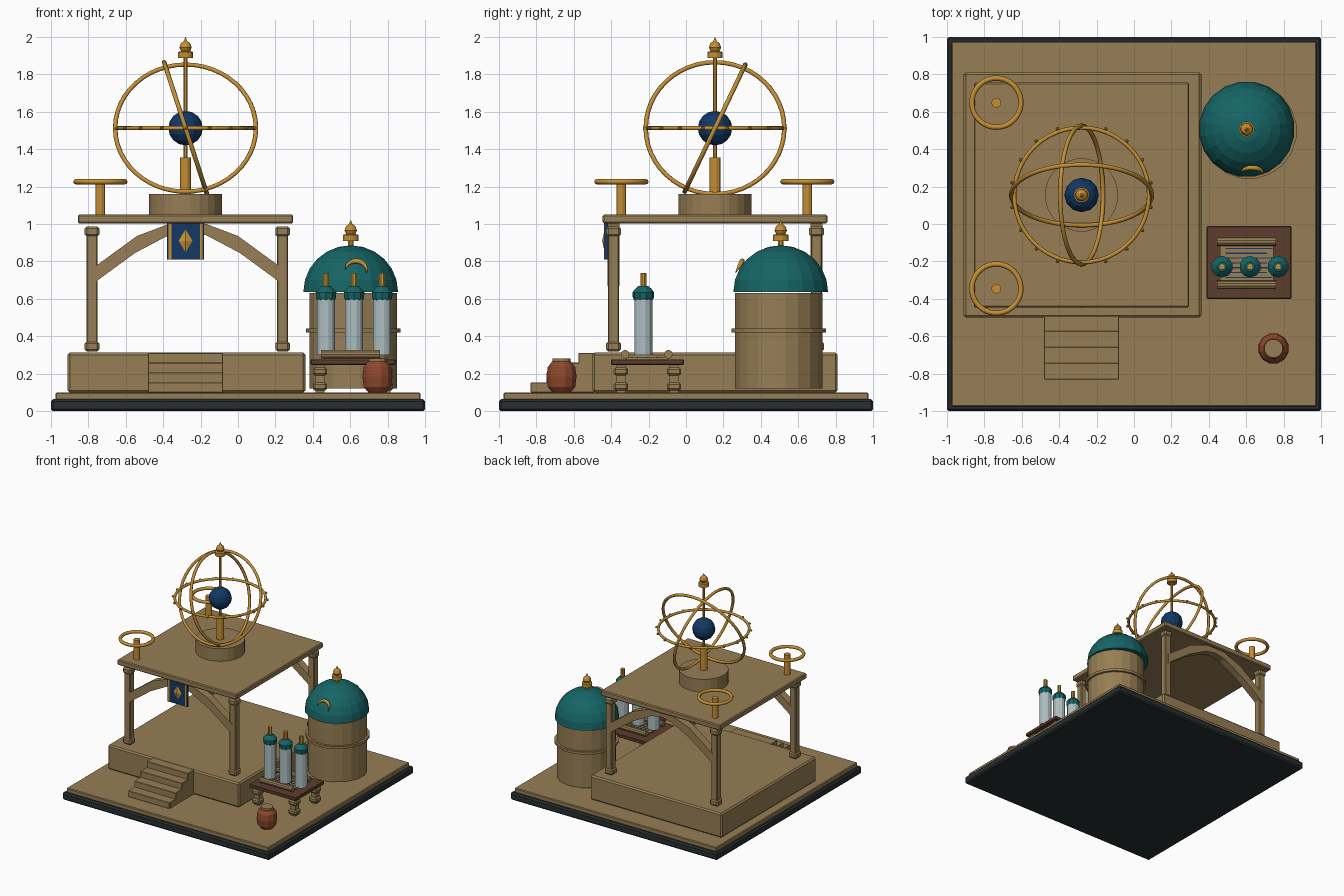
import bpy, bmesh, math
from mathutils import Matrix, Vector

if "Cube" in bpy.data.objects:
    bpy.data.objects.remove(bpy.data.objects["Cube"])


def material(name, rgb):
    m = bpy.data.materials.new(name)
    m.use_nodes = True
    m.diffuse_color = (*rgb, 1)
    m.node_tree.nodes["Principled BSDF"].inputs["Base Color"].default_value = (*rgb, 1)
    return m


SAND = material("sandstone", (0.31, 0.21, 0.09))
GOLD = material("gold", (0.56, 0.28, 0.035))
TEAL = material("teal", (0.008, 0.13, 0.13))
NAVY = material("navy", (0.006, 0.04, 0.13))
WOOD = material("brown_wood", (0.11, 0.047, 0.025))
CLAY = material("terracotta", (0.27, 0.065, 0.025))
GLASS = material("pale_glass", (0.42, 0.52, 0.53))
SLATE = material("dark_slate", (0.02, 0.028, 0.03))


def finish(name, bm, mat, smooth=False):
    bmesh.ops.recalc_face_normals(bm, faces=bm.faces)
    mesh = bpy.data.meshes.new(name)
    bm.to_mesh(mesh)
    bm.free()
    mesh.materials.append(mat)
    for p in mesh.polygons:
        p.use_smooth = smooth
    ob = bpy.data.objects.new(name, mesh)
    bpy.context.collection.objects.link(ob)
    return ob


def box(name, x, y, z, mat, bevel=0.0):
    """Box from (low, high) pairs on each axis."""
    bm = bmesh.new()
    bmesh.ops.create_cube(bm, size=1)
    for v in bm.verts:
        v.co = [lo + (c + 0.5) * (hi - lo) for c, (lo, hi) in zip(v.co, (x, y, z))]
    if bevel:
        bmesh.ops.bevel(bm, geom=bm.edges[:], offset=bevel, segments=1, affect='EDGES')
    return finish(name, bm, mat)


def around(c, half):
    return (c - half, c + half)


def lathe(name, cx, cy, profile, mat, sides=16):
    """Solid of revolution from (radius, z) points, closed at both ends."""
    bm = bmesh.new()
    rings = []
    for r, z in profile:
        if r == 0:
            rings.append([bm.verts.new((cx, cy, z))] * sides)
            continue
        angles = [2 * math.pi * (i + 0.5) / sides for i in range(sides)]
        rings.append([bm.verts.new((cx + r * math.cos(a), cy + r * math.sin(a), z)) for a in angles])
    for a, b in zip(rings, rings[1:]):
        for i in range(sides):
            j = (i + 1) % sides
            bm.faces.new(list(dict.fromkeys((a[i], a[j], b[j], b[i]))))
    for (r, _), ring in zip((profile[0], profile[-1]), (rings[0], rings[-1])):
        if r > 0:
            bm.faces.new(ring)
    return finish(name, bm, mat)


def cylinder(name, cx, cy, r, z0, z1, mat, sides=12):
    return lathe(name, cx, cy, [(r, z0), (r, z1)], mat, sides)


def hoop(name, centre, major, minor, mat, rot=Matrix(), start=0, sweep=2 * math.pi, taper=False):
    """Torus or tapered arc lying in its local XY plane."""
    bm = bmesh.new()
    full = sweep > 6.28
    n, k = (48, 8) if full else (14, 8)
    place = Matrix.Translation(centre) @ rot
    rings = []
    for i in range(n if full else n + 1):
        a = start + sweep * i / n
        m = minor * (0.15 + 0.85 * math.sin(math.pi * i / n)) if taper else minor
        ring = []
        for j in range(k):
            b = 2 * math.pi * j / k
            r = major + m * math.cos(b)
            ring.append(bm.verts.new(place @ Vector((r * math.cos(a), r * math.sin(a), m * math.sin(b)))))
        rings.append(ring)
    for a, b in zip(rings, rings[1:] + (rings[:1] if full else [])):
        for j in range(k):
            bm.faces.new((a[j], a[(j + 1) % k], b[(j + 1) % k], b[j]))
    if not full:
        bm.faces.new(rings[0])
        bm.faces.new(rings[-1])
    return finish(name, bm, mat, True)


def prism(name, outline, y0, y1, mat):
    """Outline in XZ pushed along Y."""
    bm = bmesh.new()
    f = bm.faces.new([bm.verts.new((x, y0, z)) for x, z in outline])
    ext = bmesh.ops.extrude_face_region(bm, geom=[f])["geom"]
    bmesh.ops.translate(bm, vec=(0, y1 - y0, 0), verts=[g for g in ext if isinstance(g, bmesh.types.BMVert)])
    return finish(name, bm, mat)


def finial(name, cx, cy, z):
    lathe(name, cx, cy, [(0.042, z), (0.042, z + 0.032), (0.025, z + 0.036), (0.034, z + 0.055),
                         (0.026, z + 0.078), (0.01, z + 0.09), (0, z + 0.113)], GOLD, 12)


# Ground slabs, platform and stairs
box("base_slab", (-1, 1), (-1, 1), (0, 0.065), SLATE, 0.012)
box("ground", (-0.975, 0.975), (-0.975, 0.975), (0.06, 0.1), SAND, 0.006)
CX, CY = -0.28, 0.155
box("platform", (-0.91, 0.36), (-0.5, 0.81), (0.1, 0.313), SAND, 0.012)
for i in range(4):
    box(f"step_{i + 1}", (-0.48, -0.055 - 0.025), (-0.83 + 0.085 * i, -0.49),
        (0.1, 0.153 + 0.053 * i), SAND, 0.003)

# Pavilion roof, pillars and arches
box("pavilion_roof", (-0.855, 0.295), (-0.445, 0.755), (1.003, 1.05), SAND, 0.007)
half_arch = [(0.51, 0.76), (0.47, 0.79), (0.27, 0.936), (0.1, 1.0), (0, 1.015)]
half_inner = [(0, 0.96), (0.1, 0.94), (0.28, 0.845), (0.47, 0.706), (0.51, 0.67)]
arch = half_arch + half_inner
arch = [(CX + 0.01 + x, z) for x, z in arch + [(-x, z) for x, z in reversed(arch) if x > 0]]
# order the mirrored outline: right outer, crown, left outer, left inner, right inner
outer = half_arch + [(-x, z) for x, z in reversed(half_arch[:-1])]
inner = [(-x, z) for x, z in reversed(half_inner[1:])] + half_inner
arch = [(CX + 0.01 + x, z) for x, z in outer + inner]
for side, y in (("front", -0.387), ("back", 0.697)):
    prism(f"{side}_arch", arch, y - 0.033, y + 0.033, SAND)
    for hand, x in (("right", -0.78), ("left", 0.238)):
        tag = f"{side}_{hand}_pillar"
        box(tag, around(x, 0.03), around(y, 0.03), (0.32, 0.985), SAND, 0.006)
        for part, z in (("foot", 0.346), ("cap", 0.96)):
            box(f"{tag}_{part}", around(x, 0.039), around(y, 0.039), around(z, 0.027), SAND, 0.012)

# Banner hanging on the front arch
box("banner", around(CX, 0.098), (-0.434, -0.42), (0.81, 1.003), NAVY)
for s in (-1, 1):
    box("banner_trim", around(CX + s * 0.083, 0.007), (-0.438, -0.433), (0.81, 1.003), GOLD)
bm = bmesh.new()
rim = [bm.verts.new((CX + x, -0.434, 0.91 + z)) for x, z in ((0.037, 0), (0, 0.062), (-0.037, 0), (0, -0.062))]
tip = bm.verts.new((CX, -0.448, 0.91))
bm.faces.new(rim)
for i in range(4):
    bm.faces.new((rim[i], rim[(i + 1) % 4], tip))
finish("banner_diamond", bm, GOLD)

# Armillary sphere on its drum
cylinder("drum", CX, CY, 0.196, 1.05, 1.16, SAND, 24)
cylinder("sphere_post", CX, CY, 0.031, 1.16, 1.355, GOLD)
cylinder("sphere_axis", CX, CY, 0.012, 1.35, 1.9, GOLD, 8)
bm = bmesh.new()
bmesh.ops.create_uvsphere(bm, u_segments=12, v_segments=8, radius=0.092,
                          matrix=Matrix.Translation((CX, CY, 1.512)))
finish("globe", bm, NAVY)
hub = Vector((CX, CY, 1.512))
hoop("ring_side_tilted", hub, 0.376, 0.012, GOLD, Matrix.Rotation(math.radians(64.5), 4, 'X'))
hoop("ring_front_tilted", hub, 0.37, 0.012, GOLD, Matrix.Rotation(math.radians(72), 4, 'Y'))
hoop("ring_level", hub, 0.36, 0.011, GOLD)
bm = bmesh.new()
for i in range(18):
    a = 2 * math.pi * (i + 0.5) / 18
    bmesh.ops.create_icosphere(bm, subdivisions=1, radius=0.011, matrix=Matrix.Translation(
        hub + Vector((math.cos(a), math.sin(a), 0)) * 0.376))
finish("ring_studs", bm, GOLD)
finial("sphere_finial", CX, CY, 1.887)

# Ring stands on the roof
for y in (-0.345, 0.648):
    cylinder("stand_post", -0.735, y, 0.026, 1.05, 1.222, GOLD)
    hoop("stand_ring", (-0.735, y, 1.226), 0.131, 0.014, GOLD)

# Domed tower
cylinder("tower_wall", 0.615, 0.495, 0.236, 0.122, 0.632, SAND, 20)
cylinder("tower_band", 0.615, 0.495, 0.255, 0.42, 0.442, SAND, 20)
DX, DY = 0.602, 0.506
dome = [(0.256 * math.cos(t * math.pi / 12), 0.638 + 0.248 * math.sin(t * math.pi / 12)) for t in range(6)]
lathe("dome", DX, DY, dome + [(0, 0.886)], TEAL, 20)
cylinder("dome_rod", DX, DY, 0.015, 0.87, 0.92, GOLD, 8)
finial("dome_finial", DX, DY, 0.91)
hoop("dome_crescent", (0.63, 0.272, 0.753), 0.057, 0.014, GOLD,
     Matrix.Rotation(math.radians(60), 4, 'X'), math.radians(-15), math.radians(190), True)

# Work table
box("table_top", (0.388, 0.84), (-0.4, -0.012), (0.248, 0.277), WOOD, 0.004)
for x in (0.438, 0.79):
    for y in (-0.348, -0.064):
        box("table_leg", around(x, 0.024), around(y, 0.024), (0.1, 0.25), SAND)
        for z in (0.132, 0.213):
            box("table_leg_collar", around(x, 0.038), around(y, 0.038), around(z, 0.021), SAND, 0.01)

# Open scroll with written lines
box("scroll_sheet", (0.46, 0.745), (-0.32, -0.095), (0.277, 0.287), SAND)
for y in (-0.325, -0.094):
    bm = bmesh.new()
    bmesh.ops.create_cone(bm, cap_ends=True, segments=10, radius1=0.023, radius2=0.023, depth=0.315,
                          matrix=Matrix.Translation((0.602, y, 0.304)) @ Matrix.Rotation(math.pi / 2, 4, 'Y'))
    finish("scroll_roller", bm, SAND)
for i in range(7):
    box("scroll_line", (0.49, 0.74 - 0.03 * (i % 2)), around(-0.13 - 0.026 * i, 0.003), (0.286, 0.289), NAVY)

# Capped glass tubes
for x in (0.47, 0.62, 0.77):
    cylinder("tube", x, -0.228, 0.05, 0.3, 0.61, GLASS)
    lathe("tube_cap", x, -0.228, [(0.04, 0.577), (0.056, 0.605), (0.058, 0.635), (0.042, 0.655),
                                  (0.025, 0.67)], TEAL, 10)
    cylinder("tube_tip", x, -0.228, 0.017, 0.66, 0.737, GOLD, 8)

# Clay jar
lathe("jar", 0.745, -0.665, [(0.05, 0.1), (0.076, 0.13), (0.083, 0.185), (0.076, 0.235), (0.053, 0.265)],
      CLAY, 12)
cylinder("jar_neck", 0.745, -0.665, 0.05, 0.26, 0.282, SAND)
